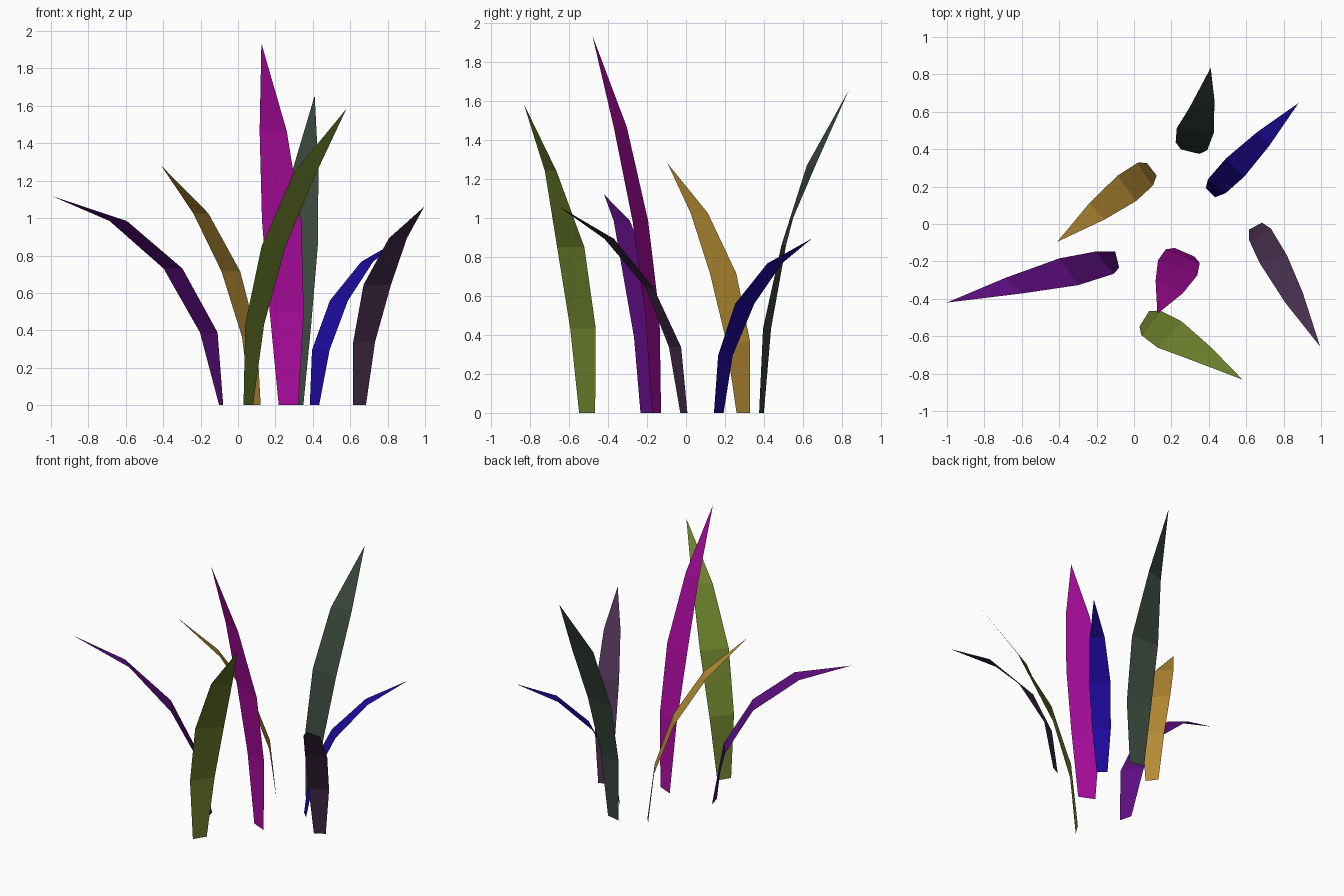
import bpy
from math import atan, atan2, sin, cos, hypot, radians, pi

if "Cube" in bpy.data.objects:
    bpy.data.objects.remove(bpy.data.objects["Cube"])

# Relative blade width at base and the three upper rows (tip is a point)
PROFILE = (0.51, 0.87, 1.0, 0.71)


def linear(c):
    c /= 255
    return c / 12.92 if c <= 0.04045 else ((c + 0.055) / 1.055) ** 2.4


def blade(name, base, tip, width, twist, rgb):
    """Flat leaf following a circular arc that leaves the ground vertically."""
    dx, dy, height = tip[0] - base[0], tip[1] - base[1], tip[2]
    bend = 2 * atan(hypot(dx, dy) / height)
    side = atan2(dy, dx) + pi / 2
    verts = []
    for i, (w, tw) in enumerate(zip(PROFILE, (0,) + twist)):
        a = bend * i / 4
        out = (1 - cos(a)) / (1 - cos(bend))
        z = height * sin(a) / sin(bend)
        ang = side + radians(tw)
        for s in (-1, 1):
            verts.append((base[0] + dx * out + s * cos(ang) * w * width / 2,
                          base[1] + dy * out + s * sin(ang) * w * width / 2, z))
    verts.append(tip)
    faces = [(2 * i, 2 * i + 2, 2 * i + 3, 2 * i + 1) for i in range(3)]
    faces.append((6, 8, 7))
    mesh = bpy.data.meshes.new(name)
    mesh.from_pydata(verts, [], faces)
    mat = bpy.data.materials.new(name + "_color")
    mat.diffuse_color = tuple(linear(c) for c in rgb) + (1,)
    mat.use_nodes = True
    mat.node_tree.nodes["Principled BSDF"].inputs["Base Color"].default_value = mat.diffuse_color
    mesh.materials.append(mat)
    bpy.context.collection.objects.link(bpy.data.objects.new(name, mesh))


# Seven leaves: base (x, y), tip (x, y, z), widest width, twist of rows 1-3
blade("purple_leaf", (-0.09, -0.19), (-1.0, -0.42, 1.12), 0.175, (24, 21, 34), (94, 14, 130))
blade("amber_leaf", (0.095, 0.293), (-0.41, -0.095, 1.28), 0.168, (-4, -1, 5), (182, 140, 52))
blade("grey_green_leaf", (0.30, 0.387), (0.41, 0.835, 1.655), 0.20, (0, 7, 32), (58, 72, 61))
blade("blue_leaf", (0.409, 0.168), (0.88, 0.647, 0.895), 0.138, (6, -1, -5), (28, 10, 155))
blade("aubergine_leaf", (0.65, -0.011), (0.995, -0.655, 1.06), 0.152, (0, -13, -1), (70, 45, 76))
blade("magenta_leaf", (0.27, -0.151), (0.125, -0.48, 1.935), 0.225, (2, 3, -1), (175, 12, 162))
blade("olive_leaf", (0.055, -0.507), (0.58, -0.832, 1.585), 0.19, (-6, -11, -32), (112, 132, 45))
